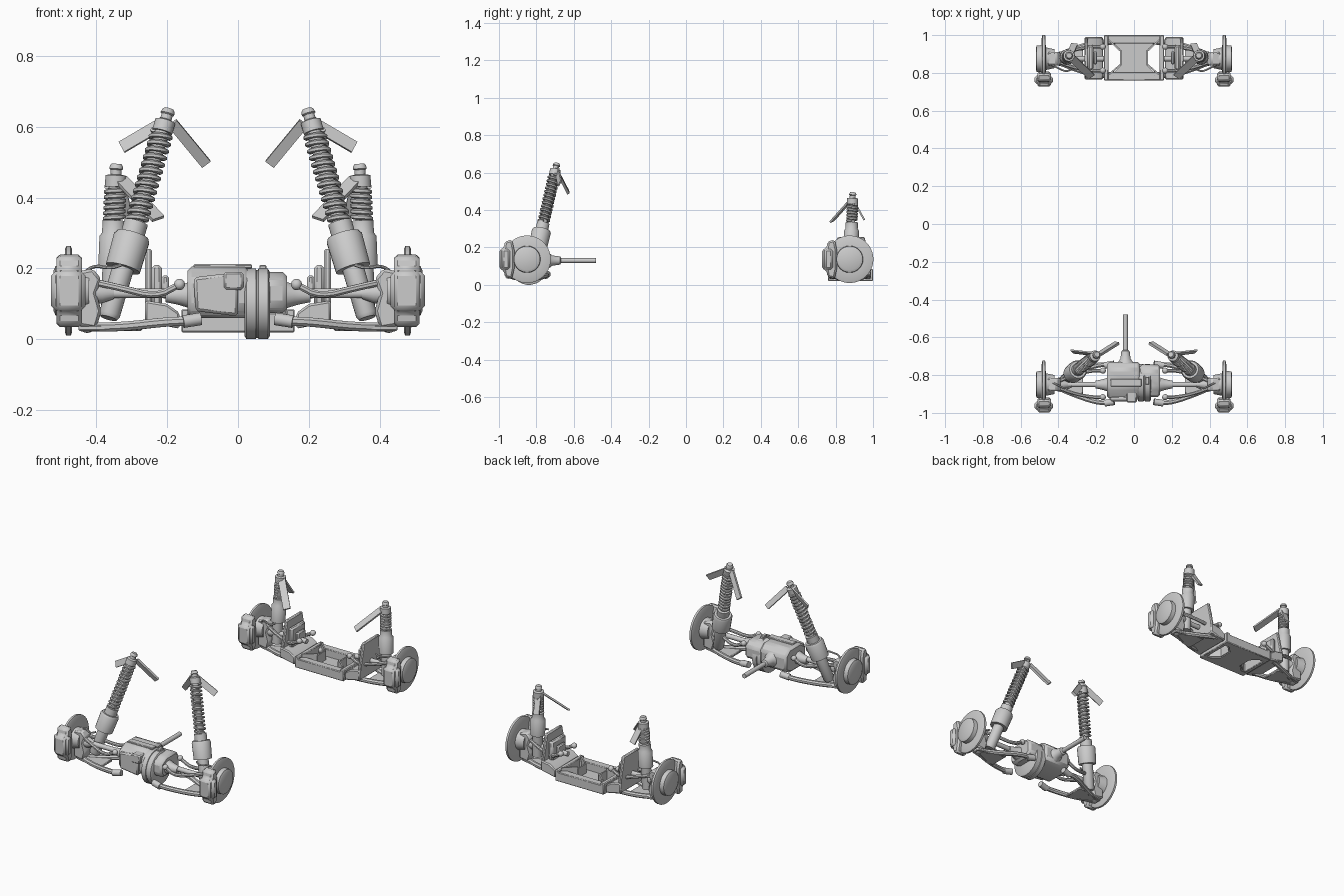
import bpy, bmesh, math
from mathutils import Vector

if "Cube" in bpy.data.objects:
    bpy.data.objects.remove(bpy.data.objects["Cube"])

grey = bpy.data.materials.new("plain_grey")
grey.use_nodes = True
grey.diffuse_color = (0.6, 0.6, 0.6, 1)
grey.node_tree.nodes["Principled BSDF"].inputs["Base Color"].default_value = (0.6, 0.6, 0.6, 1)


def finish(name, bm, mirror=True, bevel=0):
    bmesh.ops.recalc_face_normals(bm, faces=bm.faces)
    mesh = bpy.data.meshes.new(name)
    bm.to_mesh(mesh)
    bm.free()
    mesh.materials.append(grey)
    ob = bpy.data.objects.new(name, mesh)
    bpy.context.collection.objects.link(ob)
    bpy.ops.object.select_all(action='DESELECT')
    ob.select_set(True)
    bpy.context.view_layer.objects.active = ob
    bpy.ops.object.shade_smooth_by_angle(angle=math.radians(35))
    if bevel:
        mod = ob.modifiers.new("bevel", 'BEVEL')
        mod.width, mod.segments = bevel, 1
    if mirror:
        ob.modifiers.new("mirror", 'MIRROR').use_mirror_merge = False
    return ob


def skin(bm, rings):
    for a, b in zip(rings, rings[1:]):
        for i in range(len(a)):
            j = (i + 1) % len(a)
            bm.faces.new((a[i], a[j], b[j], b[i]))
    bm.faces.new(rings[0])
    bm.faces.new(rings[-1])


def ring(bm, centre, axis, r, sides):
    axis = axis.normalized()
    ref = Vector((0, 0, 1)) if abs(axis.z) < 0.9 else Vector((1, 0, 0))
    u = axis.cross(ref).normalized()
    v = axis.cross(u)
    turn = [math.tau * (i + 0.5) / sides for i in range(sides)]
    return [bm.verts.new(centre + u * (r * math.cos(t)) + v * (r * math.sin(t))) for t in turn]


def lathe(name, p0, p1, profile, sides=20, mirror=True):
    """Turned part; the profile holds (fraction along axis, radius)."""
    p0, p1, bm = Vector(p0), Vector(p1), bmesh.new()
    skin(bm, [ring(bm, p0.lerp(p1, t), p1 - p0, r, sides) for t, r in profile])
    return finish(name, bm, mirror)


def rod(name, p0, p1, r0, r1=None, mirror=True):
    return lathe(name, p0, p1, [(0, r0), (1, r1 or r0)], 16, mirror)


def tube(name, pts, r, sides=8):
    """Round bar through smoothed points."""
    p, bm = [Vector(q) for q in pts], bmesh.new()
    if len(p) < 9:
        for _ in range(2):
            cut = [q for a, b in zip(p, p[1:]) for q in (a.lerp(b, .25), a.lerp(b, .75))]
            p = [p[0]] + cut + [p[-1]]
    n = len(p) - 1
    skin(bm, [ring(bm, q, p[min(i + 1, n)] - p[max(i - 1, 0)], r, sides) for i, q in enumerate(p)])
    return finish(name, bm)


def prism(name, pts, axis, lo, hi, mirror=True, bevel=0):
    """Outline pushed along one axis; pts are the other two coordinates."""
    bm, rings = bmesh.new(), []
    for h in (lo, hi):
        vs = []
        for a in pts:
            co = list(a)
            co.insert(axis, h)
            vs.append(bm.verts.new(co))
        rings.append(vs)
    skin(bm, rings)
    return finish(name, bm, mirror, bevel)


def box(name, x, y, z, mirror=True, bevel=0):
    pts = [(y[0], z[0]), (y[1], z[0]), (y[1], z[1]), (y[0], z[1])]
    return prism(name, pts, 0, x[0], x[1], mirror, bevel)


def ball(name, centre, r):
    bm = bmesh.new()
    bmesh.ops.create_uvsphere(bm, u_segments=14, v_segments=8, radius=r)
    bmesh.ops.translate(bm, verts=bm.verts, vec=centre)
    return finish(name, bm)


def strip(name, p0, p1, width_dir, w, t):
    """Flat bracket arm between two points."""
    p0, p1 = Vector(p0), Vector(p1)
    d = (p1 - p0).normalized()
    u = Vector(width_dir)
    u = (u - d * u.dot(d)).normalized() * (w / 2)
    v = d.cross(u).normalized() * (t / 2)
    bm = bmesh.new()
    skin(bm, [[bm.verts.new(p + o) for o in (u + v, u - v, -u - v, v - u)] for p in (p0, p1)])
    return finish(name, bm)


def shock(end, p0, p1, profile, lo, hi, turns, r):
    """Damper with coil spring; heights are absolute z."""
    p0, p1 = Vector(p0), Vector(p1)
    frac = lambda z: (z - p0.z) / (p1.z - p0.z)
    lathe(end + "_damper", p0, p1, [(frac(z), q) for z, q in profile])
    axis = (p1 - p0).normalized()
    u = axis.cross(Vector((0, 1, 0))).normalized()
    v = axis.cross(u)
    steps = turns * 14
    pts = []
    for i in range(steps + 1):
        a = math.tau * i / 14
        c = p0.lerp(p1, frac(lo + (hi - lo) * i / steps))
        pts.append(c + (u * math.cos(a) + v * math.sin(a)) * r)
    tube(end + "_spring", pts, 0.0075, 6)


def hub(end, y):
    """Disc, hat, caliper and upright of one wheel."""
    z = 0.137
    lathe(end + "_brake_disc", (-.52, y, z), (-.42, y, z),
          [(0, .058), (.03, .064), (.05, .07), (.3, .072), (.32, .118), (.36, .127),
           (.48, .127), (.52, .118), (.53, .06), (1, .05)], 36)
    outline = [(-.08, -.105), (-.118, -.095), (-.124, -.06), (-.148, -.052), (-.148, .052),
               (-.124, .06), (-.118, .095), (-.08, .105), (-.068, .05), (-.068, -.05)]
    prism(end + "_caliper", [(y + a, z + b) for a, b in outline], 0, -.512, -.44, bevel=.01)
    box(end + "_caliper_bridge", (-.527, -.43), (y - .135, y - .09), (z - .055, z + .055), bevel=.012)
    prism(end + "_upright", [(-.46, .04), (-.40, .03), (-.385, .08), (-.40, .13), (-.385, .17),
                             (-.41, .2), (-.46, .19)], 1, y - .035, y + .035, bevel=.008)
    rod(end + "_half_shaft", (-.16, y, .13), (-.45, y, .13), .014)
    lathe(end + "_shaft_boot", (-.35, y, .13), (-.43, y, .13), [(0, .016), (.4, .028), (1, .034)])


def wishbones(end, y, front, rear, bow):
    """Lower and upper arms; front and rear are pivot y positions."""
    for label, py in (("front", front), ("rear", rear)):
        pivot = (-.13, py, .052)
        s = 1 if py > y else -1
        tube(f"{end}_lower_{label}_arm", [pivot, (-.2, py, .05), (-.33, y + s * .05, .035), (-.44, y, .035)], .014)
        rod(f"{end}_lower_{label}_bush", (-.105, py + .004, .058), (-.155, py - .004, .05), .018)
        up = y + (py - y) * .7
        tube(f"{end}_upper_{label}_arm",
             [(-.165, up, .155), (-.23, up, bow), (-.33, y + s * .045, .145), (-.42, y + s * .01, .165)], .01)
        ball(f"{end}_upper_{label}_joint", (-.165, up, .155), .016)
    prism(end + "_lower_plate", [(-.45, y - .025), (-.45, y + .025), (-.32, y + .055), (-.27, y + .06),
                                 (-.27, y - .06), (-.32, y - .055)], 2, .024, .04, bevel=.004)
    ball(end + "_lower_joint", (-.425, y, .042), .024)


# Wheel ends and suspension arms
hub("front", -.85)
hub("rear", .875)
wishbones("front", -.85, -.945, -.745, .12)
wishbones("rear", .875, .965, .785, .12)

# Front dampers and their top brackets
shock("front", (-.365, -.825, .06), (-.195, -.69, .65),
      [(.06, .024), (.07, .03), (.2, .031), (.2, .05), (.285, .052), (.295, .046), (.295, .034), (.33, .034),
       (.33, .02), (.585, .02), (.585, .029), (.615, .029), (.62, .016), (.633, .016), (.636, .02),
       (.645, .018), (.65, .014)], .335, .585, 13, .027)
strip("front_outer_bracket", (-.2, -.69, .617), (-.328, -.675, .542), (0, .35, 1), .036, .008)
strip("front_inner_bracket", (-.185, -.69, .61), (-.09, -.63, .495), (.3, -.2, .6), .03, .014)

# Rear dampers and their top brackets
shock("rear", (-.36, .878, .07), (-.343, .892, .495),
      [(.07, .028), (.2, .028), (.2, .04), (.29, .04), (.3, .033), (.335, .033), (.335, .018), (.43, .018),
       (.43, .03), (.462, .03), (.465, .016), (.478, .016), (.481, .02), (.49, .018), (.495, .014)],
      .34, .43, 6, .025)
strip("rear_inner_bracket", (-.33, .88, .452), (-.225, .78, .34), (.5, .5, .3), .04, .01)
strip("rear_outer_bracket", (-.34, .895, .452), (-.315, .952, .35), (1, 0, 0), .035, .01)
for end, y in (("front", -.83), ("rear", .85)):
    tube(end + "_brake_hose", [(-.45, y, .17), (-.41, y - .02, .21), (-.36, y - .045, .2), (-.33, y - .03, .21)], .005)

# Front differential
section = [(-.9, .06), (-.78, .06), (-.73, .085), (-.73, .17), (-.77, .205), (-.87, .205), (-.925, .17), (-.925, .09)]
prism("differential_case", section, 0, -.143, .03, False, .012)
prism("differential_cover", [(y * .88 - .102, z * .8 + .026) for y, z in section], 0, .03, .138, False, .012)
lathe("ring_gear_case", (.018, -.84, .1), (.09, -.84, .1),
      [(0, .09), (.08, .1), (.45, .1), (.47, .096), (.53, .096), (.55, .1), (.92, .1), (1, .09)], 28, False)
prism("case_front_panel", [(-.12, .08), (.0, .065), (.0, .19), (-.125, .175)], 1, -.94, -.91, False, .008)
box("case_front_lug", (-.04, .015), (-.945, -.86), (.14, .19), False, .006)
box("case_top_rib", (-.125, .04), (-.86, -.82), (.2, .212), False, .003)
box("case_top_boss", (.06, .08), (-.85, -.81), (.19, .21), False, .003)
lathe("axle_stub", (-.13, -.85, .125), (-.205, -.85, .125), [(0, .04), (.4, .03), (.6, .026), (1, .02)])
lathe("drive_shaft", (-.045, -.74, .13), (-.045, -.48, .13),
      [(0, .045), (.06, .036), (.1, .028), (.26, .022), (.28, .013), (1, .013)], 16, False)

# Rear tray: waisted floor between two cross bars, with slanted side walls
for label, y in (("front", (.76, .805)), ("rear", (.955, 1.0))):
    box(f"tray_{label}_bar", (-.16, .16), y, (.02, .075), False, .004)
prism("tray_floor", [(-.13, .78), (.13, .78), (.07, .84), (.07, .92), (.13, .98), (-.13, .98),
                     (-.07, .92), (-.07, .84)], 2, .02, .03, False)
box("tray_side_rail", (-.16, -.135), (.76, 1.0), (.02, .085), bevel=.004)
for label, a, b in (("front", .79, .845), ("rear", .975, .915)):
    strip(f"tray_{label}_gusset", (-.135, a, .06), (-.07, b, .06), (0, 0, 1), .07, .008)
strip("tray_waist_wall", (-.07, .84, .055), (-.07, .92, .055), (0, 0, 1), .06, .008)

# Upright side frames with stepped square bosses
prism("side_frame", [(.78, .05), (.98, .05), (.985, .12), (.955, .255), (.81, .255), (.775, .12)],
      0, -.262, -.243, bevel=.005)
box("frame_boss", (-.243, -.215), (.815, .945), (.09, .21), bevel=.008)
box("frame_boss_cap", (-.215, -.195), (.845, .915), (.115, .18), bevel=.006)
prism("frame_foot", [(-.262, .05), (-.165, .03), (-.165, .075), (-.2, .1), (-.262, .11)], 1, .765, .99, bevel=.006)
